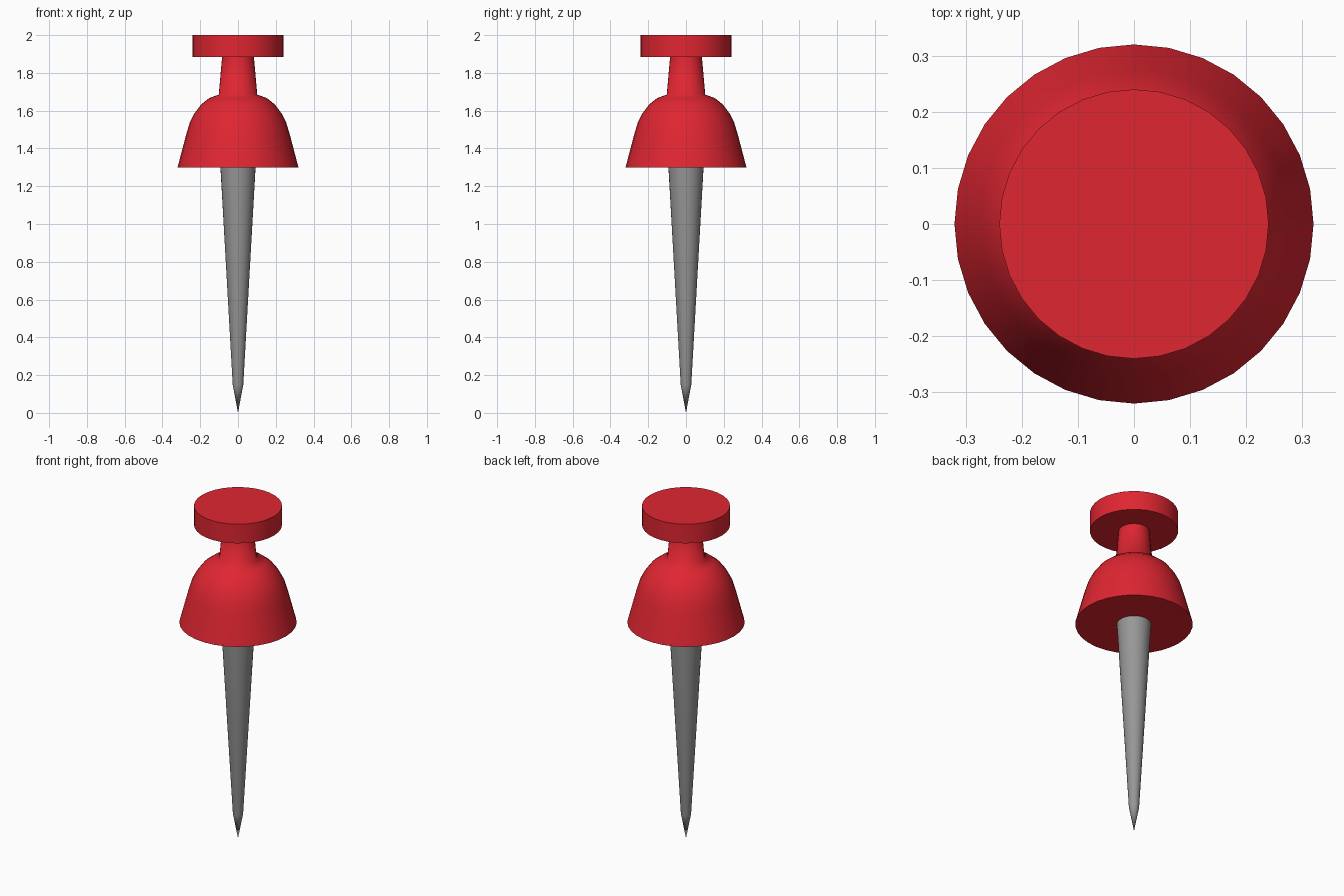
import bpy, bmesh, math

if "Cube" in bpy.data.objects:
    bpy.data.objects.remove(bpy.data.objects["Cube"])

SIDES = 32


def material(name, rgb):
    m = bpy.data.materials.new(name)
    m.diffuse_color = (*rgb, 1)
    m.use_nodes = True
    m.node_tree.nodes["Principled BSDF"].inputs["Base Color"].default_value = m.diffuse_color
    return m


def lathe(name, profile, mat, smooth_angle):
    """Revolve (radius, z) points, listed bottom to top, around z; radius 0 makes a pole."""
    bm = bmesh.new()
    rings = []
    for r, z in profile:
        if r == 0:
            rings.append([bm.verts.new((0, 0, z))] * SIDES)
        else:
            rings.append([bm.verts.new((r * math.cos(math.tau * i / SIDES),
                                        r * math.sin(math.tau * i / SIDES), z))
                          for i in range(SIDES)])
    for low, high in zip(rings, rings[1:]):
        for i in range(SIDES):
            j = (i + 1) % SIDES
            corners = dict.fromkeys((low[i], low[j], high[j], high[i]))
            bm.faces.new(list(corners))
    # flat end caps
    if profile[0][0]:
        bm.faces.new(rings[0][::-1])
    if profile[-1][0]:
        bm.faces.new(rings[-1])
    bmesh.ops.recalc_face_normals(bm, faces=bm.faces)
    mesh = bpy.data.meshes.new(name)
    bm.to_mesh(mesh)
    bm.free()
    mesh.materials.append(mat)
    obj = bpy.data.objects.new(name, mesh)
    bpy.context.collection.objects.link(obj)
    bpy.ops.object.select_all(action='DESELECT')
    obj.select_set(True)
    bpy.context.view_layer.objects.active = obj
    bpy.ops.object.shade_smooth_by_angle(angle=math.radians(smooth_angle))
    return obj


red = material("red plastic", (0.74, 0.019, 0.031))
grey = material("grey steel", (0.31, 0.31, 0.31))

# Plastic handle: flared skirt, rounded shoulder, neck and disc head
lathe("handle", [(0.32, 1.30), (0.274, 1.475), (0.256, 1.535), (0.231, 1.585),
                 (0.195, 1.633), (0.152, 1.667), (0.102, 1.685),
                 (0.084, 1.885), (0.24, 1.885), (0.24, 2.0)], red, 75)

# Tapered steel pin with a sharper point
lathe("pin", [(0, 0), (0.028, 0.15), (0.093, 1.30)], grey, 30)
